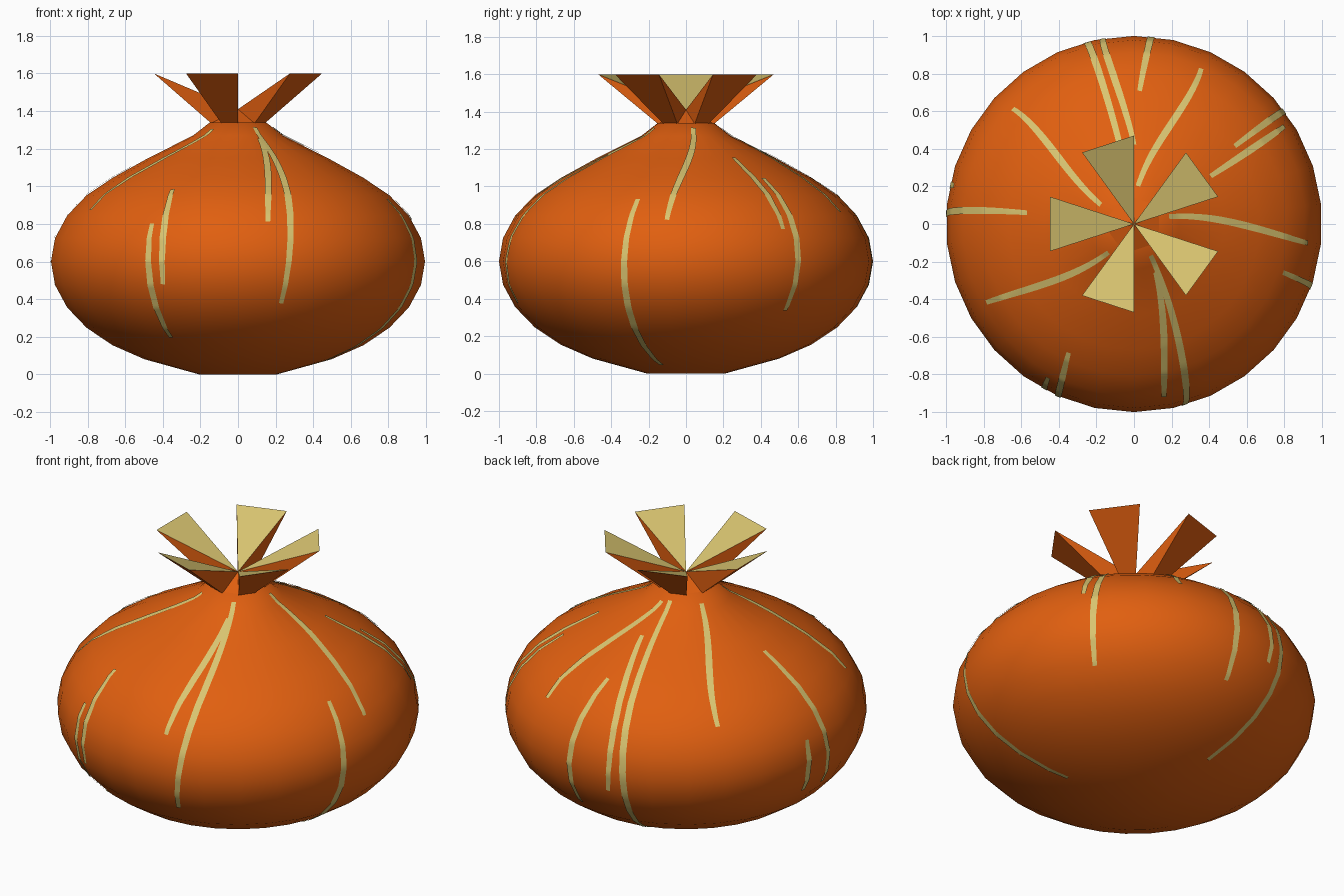
import bpy, bmesh, math
from mathutils import Vector

if "Cube" in bpy.data.objects:
    bpy.data.objects.remove(bpy.data.objects["Cube"])


def material(name, rgb):
    m = bpy.data.materials.new(name)
    m.diffuse_color = (*rgb, 1)
    m.use_nodes = True
    m.node_tree.nodes["Principled BSDF"].inputs["Base Color"].default_value = m.diffuse_color
    return m


ORANGE = material("orange_cloth", (0.75, 0.115, 0.005))
TAN = material("pale_gold", (0.70, 0.56, 0.165))
SIDES = 30
STEP = math.tau / SIDES


def make_object(name, bm, mats, smooth=None):
    me = bpy.data.meshes.new(name)
    bm.to_mesh(me)
    bm.free()
    for m in mats:
        me.materials.append(m)
    ob = bpy.data.objects.new(name, me)
    bpy.context.collection.objects.link(ob)
    if smooth:
        bpy.ops.object.select_all(action='DESELECT')
        ob.select_set(True)
        bpy.context.view_layer.objects.active = ob
        bpy.ops.object.shade_smooth_by_angle(angle=math.radians(smooth))
    return ob


# Pouch profile: squashed sphere drawn up into a narrow neck
profile = [(0.208, 0.0)]
for deg in range(-66, 49, 12):
    a = math.radians(deg)
    profile.append((math.cos(a), 0.6 + 0.6 * math.sin(a)))
# the 12 degree rings run -66..42, so restate the upper half on the equator grid
profile = [(0.208, 0.0)] + [
    (math.cos(k * STEP), 0.6 + 0.6 * math.sin(k * STEP)) for k in range(-5, 5)]
profile += [(0.48, 1.15), (0.24, 1.27), (0.15, 1.34)]

# Pouch body
bm = bmesh.new()
rings = [[bm.verts.new((r * math.cos(math.pi / 2 + i * STEP),
                        r * math.sin(math.pi / 2 + i * STEP), z))
          for i in range(SIDES)] for r, z in profile]
for lo, hi in zip(rings, rings[1:]):
    for i in range(SIDES):
        j = (i + 1) % SIDES
        bm.faces.new((lo[i], lo[j], hi[j], hi[i]))
bm.faces.new(rings[0][::-1])
bm.faces.new(rings[-1])
make_object("pouch_body", bm, [ORANGE], 40)

# Gathered top: five flaring folds around a sunken centre
bm = bmesh.new()
centre = bm.verts.new((0, 0, 1.41))


def ring(r, z):
    return [bm.verts.new((r * math.cos(math.radians(18 + 36 * i)),
                          r * math.sin(math.radians(18 + 36 * i)), z))
            for i in range(10)]


neck, rim = ring(0.15, 1.335), ring(0.47, 1.6)
for i in range(0, 10, 2):
    j, k = i + 1, (i + 2) % 10
    bm.faces.new((centre, rim[i], rim[j])).material_index = 1   # gold lining
    bm.faces.new((neck[i], neck[j], rim[j], rim[i]))            # outside
    bm.faces.new((centre, neck[i], rim[i]))                     # fold sides
    bm.faces.new((centre, rim[j], neck[j]))
    bm.faces.new((centre, neck[j], neck[k]))                    # gap
bm.faces.new(neck[::-1])
make_object("gathered_top", bm, [ORANGE, TAN])

# Surface lookup by angle and distance along the profile
lengths = [0]
for p, q in zip(profile, profile[1:]):
    lengths.append(lengths[-1] + math.dist(p, q))


def find(s):
    for i in range(len(profile) - 1):
        if s <= lengths[i + 1] or i == len(profile) - 2:
            t = (s - lengths[i]) / (lengths[i + 1] - lengths[i])
            (r0, z0), (r1, z1) = profile[i], profile[i + 1]
            return r0 + t * (r1 - r0), z0 + t * (z1 - z0), r1 - r0, z1 - z0


def distance_at(z):
    for i in range(len(profile) - 1):
        z0, z1 = profile[i][1], profile[i + 1][1]
        if z <= z1:
            return lengths[i] + (z - z0) / (z1 - z0) * (lengths[i + 1] - lengths[i])
    return lengths[-1]


def surface(a, s, lift=0.005):
    r, z, dr, dz = find(s)
    flat = math.cos(STEP / 2) / math.cos((a - math.pi / 2) % STEP - STEP / 2)
    n = Vector((dz * math.cos(a), dz * math.sin(a), -dr)).normalized()
    return Vector((r * flat * math.cos(a), r * flat * math.sin(a), z)) + n * lift


def streak(name, a0, z0, a1, z1, a2, z2, width=0.038, n=48):
    s0, s1, s2 = map(distance_at, (z0, z1, z2))

    def angle(s):
        return math.radians(
            a0 * (s - s1) * (s - s2) / ((s0 - s1) * (s0 - s2))
            + a1 * (s - s0) * (s - s2) / ((s1 - s0) * (s1 - s2))
            + a2 * (s - s0) * (s - s1) / ((s2 - s0) * (s2 - s1)))

    bm = bmesh.new()
    rows = []
    for i in range(n + 1):
        t = i / n
        s = s0 + t * (s2 - s0)
        r = find(s)[0]
        du, ds = r * (angle(s - 0.002) - angle(s)), -0.002
        d = math.hypot(du, ds)
        w = width / 2 * (0.65 + 0.35 * math.sin(math.pi * t))
        rows.append([bm.verts.new(surface(angle(s) - k * w * ds / d / r,
                                          s + k * w * du / d))
                     for k in (-1, 0, 1)])
    for p, q in zip(rows, rows[1:]):
        for k in (0, 1):
            bm.faces.new((p[k], q[k], q[k + 1], p[k + 1]))
    make_object(name, bm, [TAN], 40)


# Gold streaks: angle and height at the top, middle and bottom of each
streaks = [
    (98, 1.31, 104, 0.75, 105, 0.08), (90, 1.18, 97, 1.0, 99, 0.49),
    (87.6, 1.02, 84.8, 0.62, 84.9, 0.33), (84, 1.3, 71, 1.13, 66.6, 0.86),
    (37.7, 1.04, 36.9, 0.6, 36.1, 0.34), (32, 1.15, 32.5, 1.0, 33, 0.77),
    (12, 1.31, -1.5, 1.07, -6.3, 0.82), (-18, 0.93, -19.3, 0.6, -19.3, 0.05),
    (-62, 1.31, -70, 1.0, -75.7, 0.38), (-66, 1.25, -74.5, 1.09, -80.2, 0.81),
    (243.1, 0.98, 246, 0.7, 246, 0.48), (240.8, 0.8, 241.5, 0.55, 241.1, 0.2),
    (228, 1.3, 216, 1.14, 208, 0.87), (174, 1.1, 176.5, 0.65, 178, 0.4),
    (150, 1.3, 139, 1.13, 136.4, 0.87), (168, 0.72, 168, 0.55, 168.5, 0.4),
]
for i, data in enumerate(streaks, 1):
    streak(f"gold_streak_{i}", *data)
